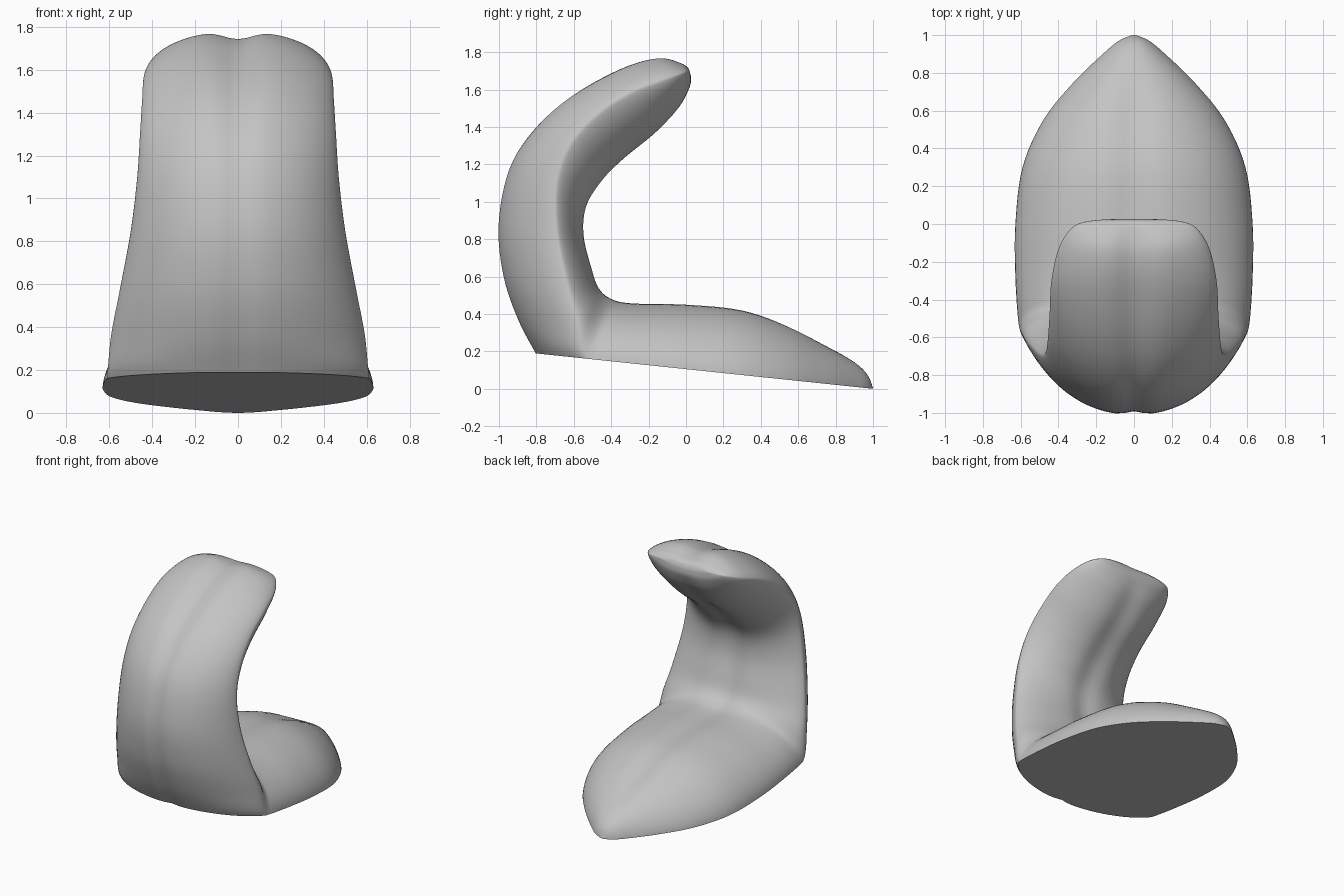
import bpy
import bmesh
from math import sin, cos, pi, exp
from mathutils import Vector

cube = bpy.data.objects.get("Cube")
if cube:
    bpy.data.objects.remove(cube)

HALF = 32     # points on each half of a cross-section
STEPS = 6     # rings between two stations


def base_height(y):
    """Height of the slanted flat underside."""
    return 0.105 * (1 - y)


# Backrest stations: outer y, z / edge y, z / half width / inner y, z
back = [
    (.012, 1.718, .02, 1.697, .2, .026, 1.672),
    (-.03, 1.75, -.01, 1.69, .315, .022, 1.61),
    (-.15, 1.782, -.12, 1.65, .395, -.03, 1.5),
    (-.35, 1.725, -.3, 1.58, .437, -.155, 1.36),
    (-.605, 1.583, -.48, 1.46, .447, -.325, 1.22),
    (-.808, 1.405, -.62, 1.3, .457, -.44, 1.105),
    (-.95, 1.18, -.69, 1.1, .47, -.525, .97),
    (-1.01, .88, -.69, .85, .5, -.54, .82),
    (-.983, .6, -.64, .58, .55, -.5, .65),
    (-.905, .37, -.58, .36, .592, -.46, .54),
    (-.81, .19, -.52, .16, .612, -.39, .485),
]
# Seat stations: underside y, edge y, half width, crest height
seat = [
    (-.5, -.28, .628, .464), (0, 0, .628, .458), (.3, .3, .59, .428),
    (.55, .55, .48, .342), (.75, .75, .32, .236), (.9, .9, .165, .143),
    (.97, .97, .08, .075), (1, 1, .01, .004),
]
corner = len(back) - 1
stations = back + [(o, base_height(o), e, base_height(e), w, e, z)
                   for o, e, w, z in seat]


def spline(a, b, c, d, t):
    return b + t / 2 * (c - a + t * (2*a - 5*b + 4*c - d + t * (3*(b - c) + d - a)))


def station_at(i, t):
    """Smoothly blended station; the outer line turns sharply at the base."""
    last = len(stations) - 1
    a, b, c, d = (stations[min(max(i + k, 0), last)] for k in (-1, 0, 1, 2))
    row = [spline(a[n], b[n], c[n], d[n], t) for n in range(7)]
    if i == corner - 1:
        for n in (0, 1):
            row[n] = spline(a[n], b[n], c[n], 2 * c[n] - b[n], t)
    if i >= corner:
        row[0] = b[0] + (c[0] - b[0]) * t
        row[1], row[3] = base_height(row[0]), base_height(row[2])
    return row


def section(row):
    """Closed lens-shaped ring with a shallow groove along both sides."""
    oy, oz, ey, ez, w, iy, iz = row
    edge = Vector((0, ey, ez))
    outer, inner = Vector((0, oy, oz)) - edge, Vector((0, iy, iz)) - edge
    fade = min(1, w / .45) ** 3
    top = min(max((oz - 1.2) / .5, 0), 1)
    fullness = .68 - .15 * exp(-((oz - .25) / .2) ** 2)
    ring = []
    for k in range(2 * HALF):
        angle = pi * k / HALF
        x, u = w * cos(angle), min(abs(cos(angle)), 1)
        if k <= HALF:
            rise = max(1 - u ** 2.1, 0) ** .7
            groove = (.02 + .02 * top) * exp(-(x / (.055 + .04 * top)) ** 2)
            spine = outer
        else:
            rise = max(1 - u ** 2.3, 0) ** fullness
            groove = .025 * fade * exp(-(x / .09) ** 2)
            spine = inner
        rise -= groove / max(spine.length, .12) * abs(sin(angle))
        ring.append(edge + spine * rise + Vector((x, 0, 0)))
    return ring


# Loft the whole body from the curled top to the seat tip
rows = [station_at(i, s / STEPS)
        for i in range(len(stations) - 1) for s in range(STEPS)]
rows.append(stations[-1])

bm = bmesh.new()
rings = [[bm.verts.new(p) for p in section(row)] for row in rows]
for r, q in zip(rings, rings[1:]):
    for k in range(len(r)):
        j = (k + 1) % len(r)
        bm.faces.new((r[k], r[j], q[j], q[k]))

# Close the top lip with a strip of quads and the seat tip with one face
lip = rings[0]
for k in range(HALF):
    ends = [lip[k], lip[k + 1], lip[-k - 1], lip[-k]]
    bm.faces.new(list(dict.fromkeys(ends)))
bm.faces.new(rings[-1])
bmesh.ops.recalc_face_normals(bm, faces=bm.faces)

mesh = bpy.data.meshes.new("curved_seat")
bm.to_mesh(mesh)
bm.free()
body = bpy.data.objects.new("curved_seat", mesh)
bpy.context.collection.objects.link(body)

# Plain grey finish
grey = bpy.data.materials.new("plain_grey")
grey.use_nodes = True
colour = (.55, .55, .55, 1)
grey.diffuse_color = colour
grey.node_tree.nodes["Principled BSDF"].inputs["Base Color"].default_value = colour
mesh.materials.append(grey)

# Smooth skin with a crisp rim around the underside
bpy.ops.object.select_all(action='DESELECT')
body.select_set(True)
bpy.context.view_layer.objects.active = body
bpy.ops.object.shade_smooth_by_angle(angle=pi / 4)
